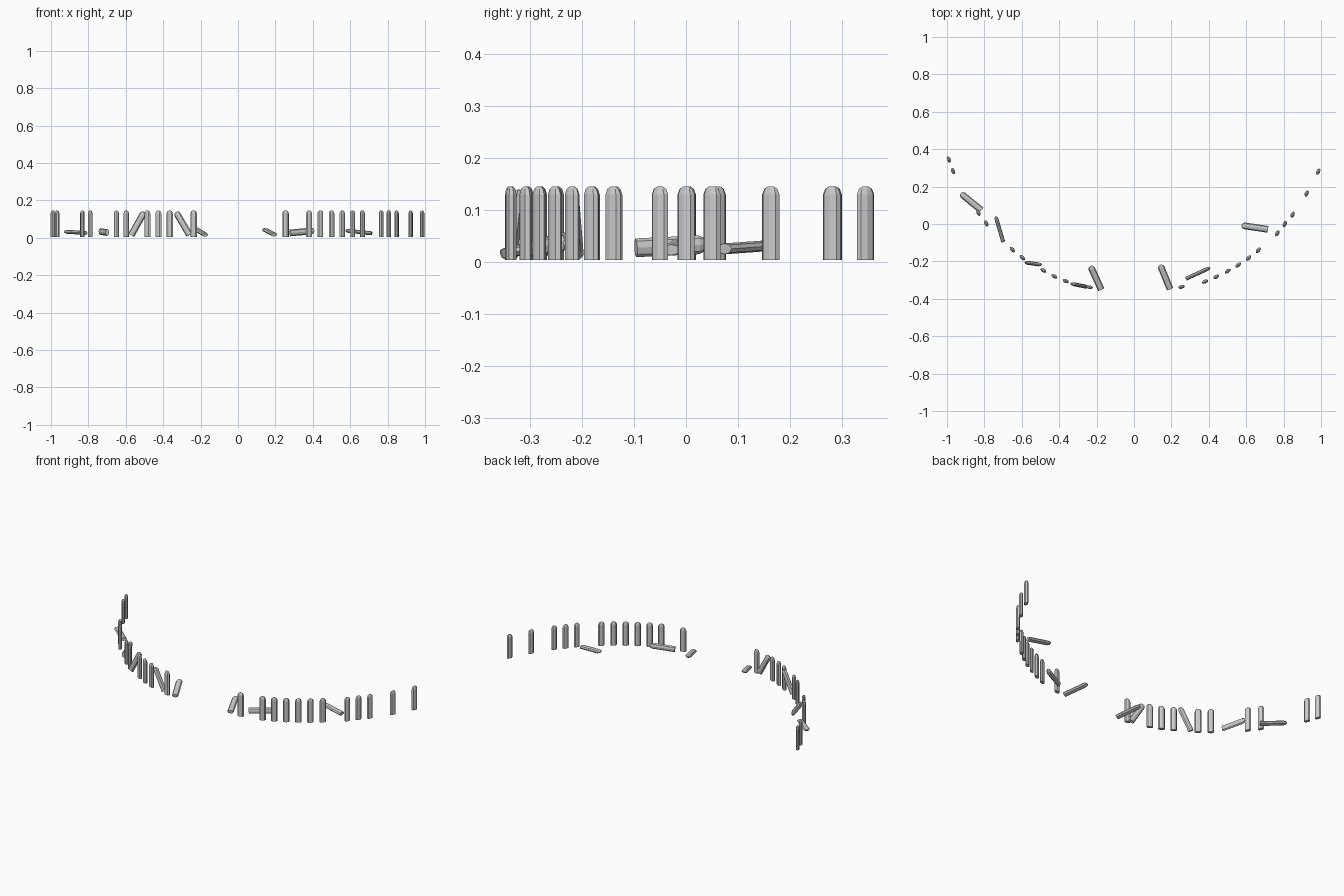
import bpy, bmesh, math
from mathutils import Vector, Matrix

if "Cube" in bpy.data.objects:
    bpy.data.objects.remove(bpy.data.objects["Cube"])

H, A, B, N = 0.142, 0.018, 0.0105, 8   # height, half width, half thickness, sides


# One picket: oval post with a domed top, base at origin, wide along local x
def picket_mesh():
    bm = bmesh.new()
    rings = []
    for scale, z in [(1, 0), (1, H - 0.016), (0.75, H - 0.005), (0.3, H)]:
        rings.append([bm.verts.new((A * scale * math.cos(2 * math.pi * i / N),
                                    B * scale * math.sin(2 * math.pi * i / N), z))
                      for i in range(N)])
    for lo, hi in zip(rings, rings[1:]):
        for i in range(N):
            j = (i + 1) % N
            bm.faces.new((lo[i], lo[j], hi[j], hi[i]))
    bm.faces.new(rings[0][::-1])
    bm.faces.new(rings[-1])
    me = bpy.data.meshes.new("picket")
    bm.to_mesh(me)
    bm.free()
    return me


mesh = picket_mesh()


def add(name, matrix):
    ob = bpy.data.objects.new(name, mesh)
    bpy.context.collection.objects.link(ob)
    ob.matrix_world = matrix


# Standing pickets follow the curve, turned along its tangent
def standing(name, pts):
    for i, (x, y) in enumerate(pts):
        slope = math.radians(max(-68, min(68, 85 * x * abs(x) ** 0.25)))
        add(f"{name}_{i + 1}", Matrix.Translation((x, y, 0.004)) @ Matrix.Rotation(slope, 4, 'Z'))


standing("left_picket", [(-0.99, 0.345), (-0.967, 0.283), (-0.832, 0.06), (-0.79, 0.003),
                         (-0.65, -0.137), (-0.597, -0.18), (-0.484, -0.248),
                         (-0.426, -0.28), (-0.365, -0.305), (-0.237, -0.338)])
standing("right_picket", [(0.254, -0.336), (0.38, -0.308), (0.44, -0.282), (0.5, -0.252),
                          (0.557, -0.219), (0.612, -0.182), (0.665, -0.14), (0.766, -0.05),
                          (0.806, 0), (0.848, 0.05), (0.923, 0.163), (0.985, 0.28)])


# Fallen or leaning pickets from base point to top point, lying flat or on edge
def fallen(name, base, top, on_edge):
    base, top = Vector(base), Vector(top)
    axis = (top - base).normalized()
    side = axis.cross(Vector((0, 0, 1))).normalized()
    wide = side.cross(axis) if on_edge else side
    thin = axis.cross(wide)
    rot = Matrix((wide, thin, axis)).transposed().to_4x4()
    add(name, Matrix.Translation((base + top) / 2 - axis * H / 2) @ rot)


fallen("fallen_left_back", (-0.82, 0.077, 0.026), (-0.922, 0.16, 0.032), False)
fallen("fallen_left_edge", (-0.70, -0.092, 0.028), (-0.738, 0.035, 0.034), True)
fallen("leaning_left_outer", (-0.57, -0.207, 0.015), (-0.502, -0.217, 0.137), True)
fallen("leaning_left_inner", (-0.26, -0.334, 0.015), (-0.331, -0.32, 0.137), True)
fallen("fallen_left_front", (-0.177, -0.347, 0.017), (-0.231, -0.228, 0.05), False)
fallen("fallen_right_front", (0.192, -0.346, 0.017), (0.141, -0.221, 0.045), False)
fallen("fallen_right_edge", (0.283, -0.29, 0.026), (0.402, -0.236, 0.037), True)
fallen("fallen_right_back", (0.713, -0.028, 0.024), (0.578, -0.008, 0.038), False)
